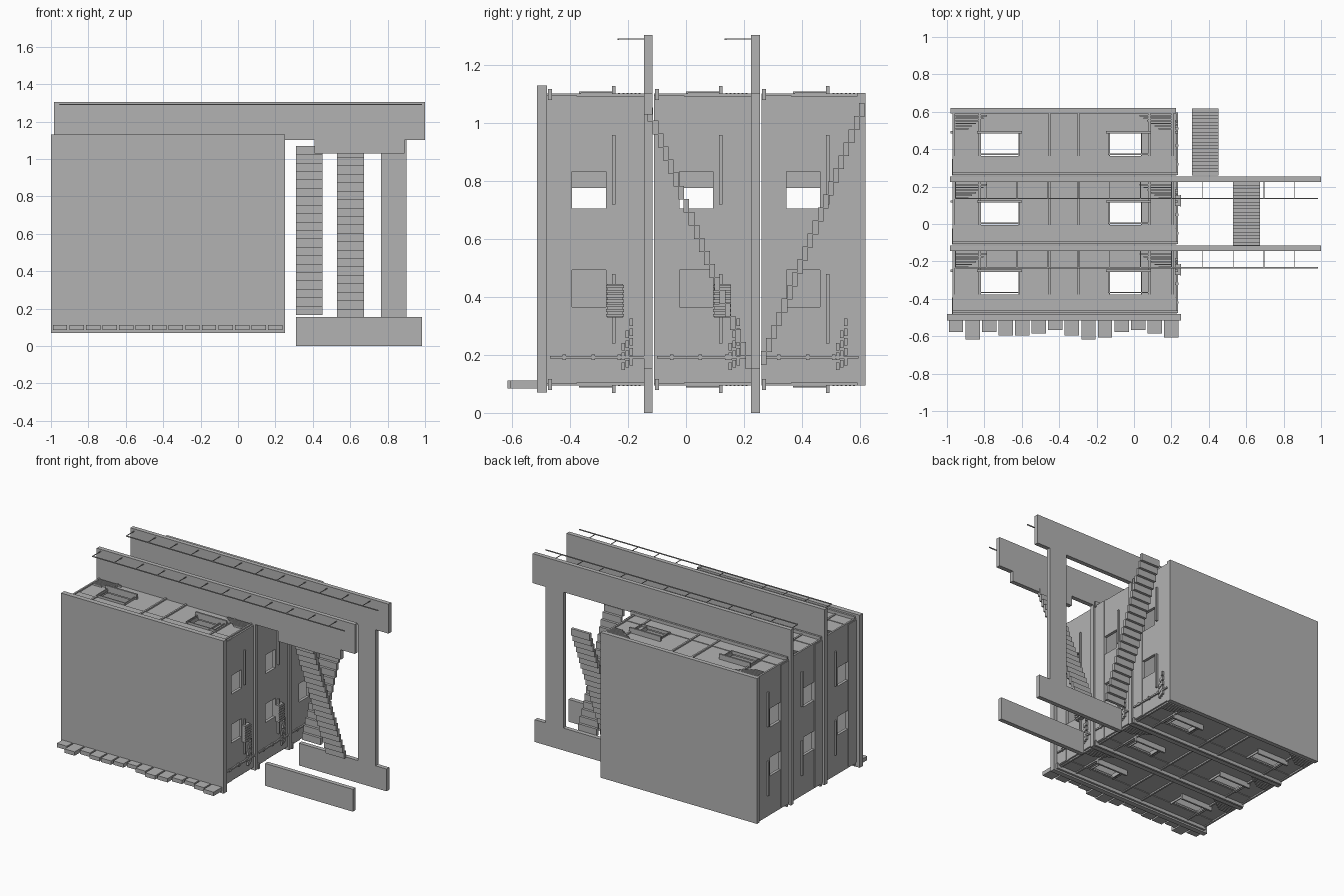
import bpy, bmesh, math
from mathutils import Vector

old = bpy.data.objects.get("Cube")
if old:
    bpy.data.objects.remove(old, do_unlink=True)

grey = bpy.data.materials.new("concrete_grey")
grey.use_nodes = True
colour = (0.45, 0.45, 0.45, 1)
grey.diffuse_color = colour
grey.node_tree.nodes["Principled BSDF"].inputs["Base Color"].default_value = colour


def finish(bm, name):
    mesh = bpy.data.meshes.new(name)
    bmesh.ops.recalc_face_normals(bm, faces=bm.faces)
    bm.to_mesh(mesh)
    bm.free()
    mesh.materials.append(grey)
    ob = bpy.data.objects.new(name, mesh)
    bpy.context.collection.objects.link(ob)
    return ob


def boxes(name, spans):
    """One object from boxes given as (x0, x1, y0, y1, z0, z1)."""
    bm = bmesh.new()
    for x0, x1, y0, y1, z0, z1 in spans:
        verts = bmesh.ops.create_cube(bm, size=1)["verts"]
        bmesh.ops.scale(bm, vec=(x1 - x0, y1 - y0, z1 - z0), verts=verts)
        bmesh.ops.translate(bm, vec=((x0 + x1) / 2, (y0 + y1) / 2, (z0 + z1) / 2), verts=verts)
    return finish(bm, name)


def slab(name, outline, y0, y1):
    """Extrude an x-z outline along y."""
    bm = bmesh.new()
    face = bm.faces.new([bm.verts.new((x, y0, z)) for x, z in outline])
    out = bmesh.ops.extrude_face_region(bm, geom=[face])["geom"]
    moved = [v for v in out if isinstance(v, bmesh.types.BMVert)]
    bmesh.ops.translate(bm, vec=(0, y1 - y0, 0), verts=moved)
    return finish(bm, name)


def cut(target, spans):
    for span in spans:
        cutter = boxes("cutter", [span])
        cutter.hide_render = True
        mod = target.modifiers.new("opening", "BOOLEAN")
        mod.operation, mod.solver, mod.object = "DIFFERENCE", "EXACT", cutter
        bpy.context.view_layer.objects.active = target
        bpy.ops.object.modifier_apply(modifier=mod.name)
        bpy.data.objects.remove(cutter, do_unlink=True)


W0, W1 = -0.97, 0.222      # outer wall faces in x
B, T = 0.105, 1.092        # outer wall faces in z
PITCH = 0.37

# End slabs
boxes("front_slab", [(-1, 0.25, -0.515, -0.48, 0.07, 1.13)])
boxes("back_slab", [(-0.98, 0.225, 0.59, 0.62, 0.095, 1.105)])

# Middle slabs with overhanging beams
top_edge = [(1, 1.1), (1, 1.305), (-0.985, 1.305)]
core = [(-0.985, 0.085), (0.235, 0.085), (0.235, 1.1)]
slab("first_middle_slab", core + [(0.41, 1.1), (0.41, 1.03), (0.89, 1.03), (0.89, 1.1)] + top_edge,
     -0.145, -0.115)
boxes("first_foot_beam", [(0.31, 0.985, -0.145, -0.115, 0, 0.155)])
slab("second_middle_slab", core + [(0.765, 1.1), (0.765, 0.155), (0.31, 0.155), (0.31, 0),
     (0.985, 0), (0.985, 0.155), (0.9, 0.155), (0.9, 1.1)] + top_edge, 0.225, 0.255)

# Thin railings beside the middle slabs
for name, y in (("first_railing", -0.145), ("second_railing", 0.225)):
    posts = [(x - 0.002, x + 0.002, y - 0.09, y, 1.288, 1.292)
             for x in [0.86 - 0.165 * i for i in range(12)]]
    boxes(name, [(-0.955, 0.985, y - 0.092, y - 0.086, 1.287, 1.293)] + posts)

# Stairs
for name, x, start, rise in (("first_stairs", 0.53, -0.132, -1), ("second_stairs", 0.31, 0.26, 1)):
    steps = []
    for i in range(20):
        y = start + i * 0.0178
        z = (1.03 if rise < 0 else 0.19) + rise * i * 0.045
        steps.append((x, x + 0.143, y - 0.001, y + 0.0185, z - 0.024, z + 0.024))
    boxes(name, steps)

# Stepping blocks along the front slab
lengths = [6, 10, 6, 8, 8, 7, 5, 8, 10, 9, 6, 5, 7, 9]
boxes("front_blocks", [(-0.99 + i * 0.0885, -0.913 + i * 0.0885, -0.515 - d * 0.0102, -0.51, 0.085, 0.112)
                       for i, d in enumerate(lengths)])

WIN_X = [(-0.83, -0.615), (-0.13, 0.04)]     # openings in the top and bottom walls
WIN_Z = [(0.366, 0.494), (0.705, 0.834)]     # openings in the side walls

for n, label in enumerate(("first", "second", "third")):
    o = n * PITCH
    y0, y1 = -0.48 + o, -0.145 + o
    wy0, wy1 = -0.393 + o, -0.277 + o
    ty0, ty1 = -0.376 + o, -0.248 + o

    # Hollow unit with two partitions and window openings
    shell = boxes(label + "_unit_walls", [(W0, W1, y0, y1, B, T)])
    rooms = [(a, b, y0 + 0.012, y1 - 0.012, B + 0.02, T - 0.02)
             for a, b in ((-0.95, -0.46), (-0.445, -0.305), (-0.29, 0.202))]
    tops = [(a, b, ty0, ty1, z - 0.05, z + 0.05) for a, b in WIN_X for z in (B, T)]
    sides = [(x - 0.05, x + 0.05, wy0, wy1, a, b) for a, b in WIN_Z for x in (W0, W1)]
    doors = [(x - 0.03, x + 0.03, wy0, wy1, 0.705, 0.776) for x in (-0.452, -0.297)]
    cut(shell, rooms + tops + sides + doors)

    # Raised band around the base of the unit
    boxes(label + "_base_band", [(W0 - 0.004, W0, y0, wy0, B, T), (W1, W1 + 0.004, y0, wy0, B, T),
          (W0, W1, y0, ty0, T, T + 0.004), (W0, W1, y0, ty0, B - 0.004, B)])

    # Edge mouldings and ribs on the top and bottom walls
    trim = []
    for z in (T, B):
        out = 1 if z == T else -1
        a, b = sorted((z - out * 0.012, z + out * 0.026))
        trim.append((W0, W1 + 0.012, y0 + 0.003, y0 + 0.017, a, b))
        a, b = sorted((z, z + out * 0.01))
        trim += [(x - 0.006, x + 0.006, y0, y1, a, b) for x in (-0.964, -0.825, -0.452, -0.297, 0.082, 0.205)]
        trim += [(x - 0.003, x + 0.003, ty0, ty1, a, b) for w in WIN_X for x in w]
    boxes(label + "_mouldings", trim)

    # Lintels and sills of the windows
    ly = -0.25 + o
    lintels, sills = [], []
    for z, out in ((T, 1), (B, -1)):
        for x in (-0.72, -0.03):
            a, b = sorted((z - out * 0.008, z + out * 0.036))
            lintels.append((x - 0.12, x + 0.12, ly - 0.006, ly + 0.006, a, b))
            a, b = sorted((z + out * 0.012, z + out * 0.017))
            for rx in (-0.11, 0.105):
                sills.append((x + rx, x + rx + 0.006, ly - 0.12, ly, a, b))
            sills.append((x - 0.11, x + 0.11, ly - 0.12, ly - 0.113, z - 0.005, z + 0.017 if out > 0 else z + 0.005))
    for x0, x1 in ((W0 - 0.012, W0), (W1, W1 + 0.012)):
        lintels += [(x0, x1, ly - 0.006, ly + 0.006, z - 0.12, z + 0.12) for z in (0.36, 0.84)]
    boxes(label + "_lintels", lintels)
    boxes(label + "_window_guards", sills)

    # Stepped slat groups near the corners of the top and bottom walls
    slats = []
    for z0, z1 in ((T, T + 0.012), (B - 0.012, B)):
        for i in range(6):
            y = y1 - 0.012 - i * 0.014
            size = 0.17 - i * 0.02
            slats += [(0.2 - size, 0.2, y - 0.007, y, z0, z1),
                      (-0.955, -0.955 + size, y - 0.007, y, z0, z1)]
    boxes(label + "_slats", slats)

    # Service pipe with collars on the right wall
    boxes(label + "_pipe", [(W1 + 0.003, W1 + 0.013, y0 + 0.01, y1, 0.187, 0.197)] +
          [(W1, W1 + 0.016, y - 0.006, y + 0.006, 0.183, 0.201) for y in (y0 + 0.06, y0 + 0.16, y0 + 0.25)])
    boxes(label + "_valves", [(W1, W1 + 0.014, y1 - 0.078 + c * 0.014, y1 - 0.066 + c * 0.014,
          0.148 + r * 0.034 + c * 0.008, 0.174 + r * 0.034 + c * 0.008)
          for c in range(3) for r in range(3 + c % 3)])

    # Slatted cooling unit on the first two units
    if n < 2:
        c = -0.245 + o
        boxes(label + "_cooler", [(W1, W1 + 0.024, c - 0.028, c + 0.028, 0.33, 0.445)] +
              [(W1 + 0.024, W1 + 0.03, c - 0.031, c + 0.031, 0.332 + i * 0.0165, 0.342 + i * 0.0165)
               for i in range(7)])
